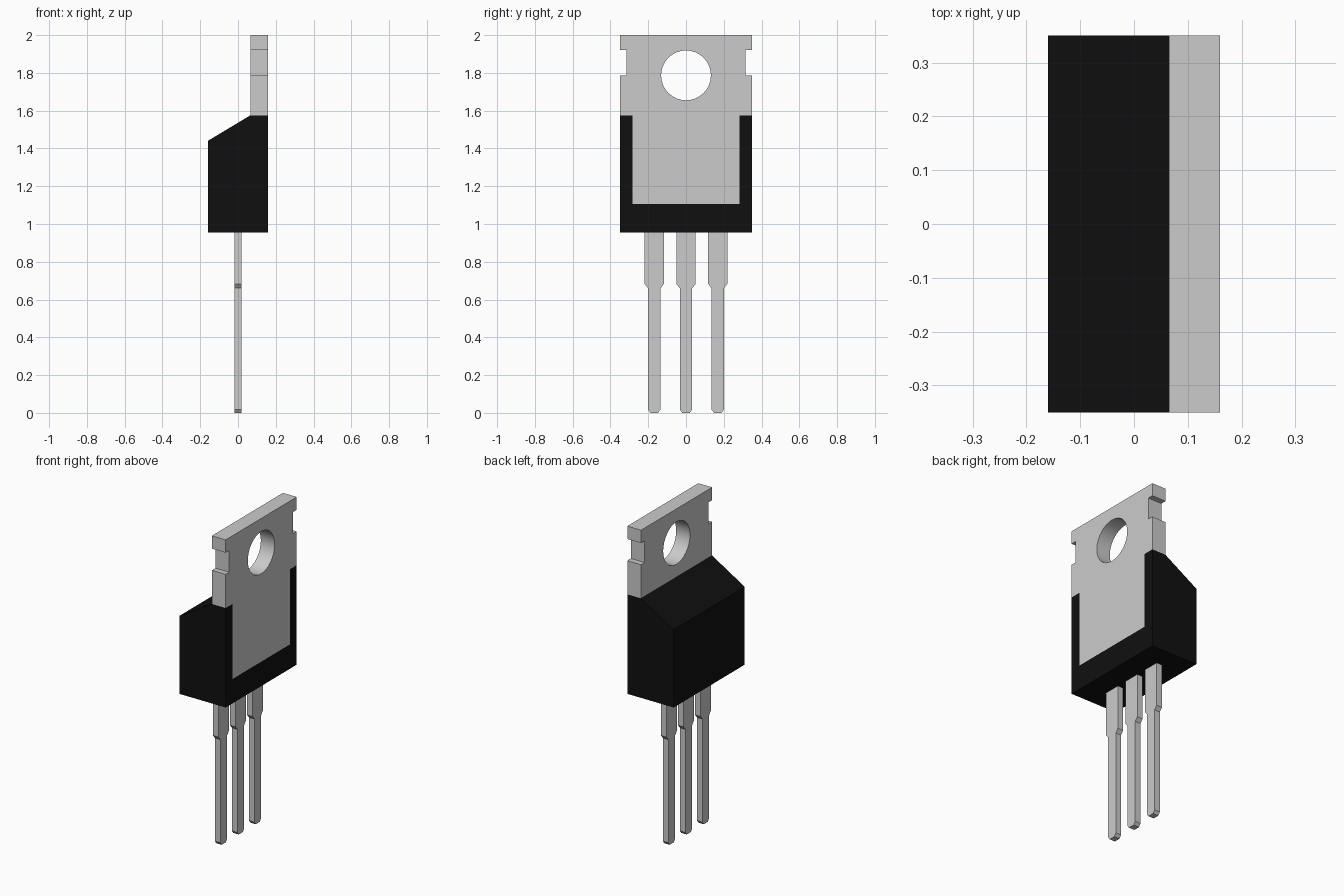
import bpy, bmesh
from math import sin, cos, pi
from mathutils import Matrix

if "Cube" in bpy.data.objects:
    bpy.data.objects.remove(bpy.data.objects["Cube"])

black = bpy.data.materials.new("black_plastic")
black.diffuse_color = (0.005, 0.005, 0.005, 1)
black.use_nodes = True
black.node_tree.nodes["Principled BSDF"].inputs["Base Color"].default_value = black.diffuse_color

# axis maps from outline (u, v, depth) to world
ALONG_X = Matrix(((0, 0, 1, 0), (1, 0, 0, 0), (0, 1, 0, 0), (0, 0, 0, 1)))   # u=y, v=z
ALONG_Y = Matrix(((1, 0, 0, 0), (0, 0, -1, 0), (0, 1, 0, 0), (0, 0, 0, 1)))  # u=x, v=z


def slab(name, outlines, lo, hi, axis=ALONG_X, mat=None):
    """Extrude filled outlines (the second one is a hole) from lo to hi."""
    cu = bpy.data.curves.new(name, 'CURVE')
    cu.dimensions, cu.fill_mode, cu.extrude = '2D', 'BOTH', (hi - lo) / 2
    for pts in outlines:
        sp = cu.splines.new('POLY')
        sp.points.add(len(pts) - 1)
        for p, (u, v) in zip(sp.points, pts):
            p.co = (u, v, 0, 1)
        sp.use_cyclic_u = True
    tmp = bpy.data.objects.new(name + "_outline", cu)
    bpy.context.collection.objects.link(tmp)
    dg = bpy.context.evaluated_depsgraph_get()
    me = bpy.data.meshes.new_from_object(tmp.evaluated_get(dg))
    bpy.data.objects.remove(tmp)
    me.transform(axis @ Matrix.Translation((0, 0, (lo + hi) / 2)))
    bm = bmesh.new()
    bm.from_mesh(me)
    bmesh.ops.remove_doubles(bm, verts=bm.verts, dist=1e-5)
    bmesh.ops.recalc_face_normals(bm, faces=bm.faces)
    bm.to_mesh(me)
    bm.free()
    me.name = name
    me.materials.clear()
    if mat:
        me.materials.append(mat)
    ob = bpy.data.objects.new(name, me)
    bpy.context.collection.objects.link(ob)
    bpy.ops.object.select_all(action='DESELECT')
    bpy.context.view_layer.objects.active = ob
    ob.select_set(True)
    bpy.ops.object.shade_smooth_by_angle(angle=pi / 6)
    return ob


def mirrored(half, centre=0):
    """Close a right-hand half outline by mirroring it in u."""
    return [(centre + u, v) for u, v in half] + [(centre - u, v) for u, v in reversed(half)]


# plastic body: sloped block, plus a U-shaped rim around the metal plate
slab("body_block", [[(-0.16, 0.955), (0.065, 0.955), (0.065, 1.575), (-0.16, 1.44)]],
     -0.35, 0.35, ALONG_Y, black)
slab("body_rim", [mirrored([(0.35, 0.955), (0.35, 1.575), (0.283, 1.575), (0.283, 1.107)])],
     0.065, 0.16, ALONG_X, black)

# metal tab with side notches and mounting hole
tab = mirrored([(0.283, 1.107), (0.283, 1.575), (0.35, 1.575), (0.35, 1.785),
                (0.315, 1.785), (0.315, 1.92), (0.35, 1.92), (0.35, 2.0)])
hole = [(0.132 * cos(i * pi / 16), 1.787 + 0.132 * sin(i * pi / 16)) for i in range(32)]
slab("metal_tab", [tab, hole], 0.065, 0.16)

# three leads, wide at the top with a chamfered tip
lead = [(0.02, 0), (0.033, 0.018), (0.033, 0.66), (0.051, 0.683), (0.051, 0.97)]
for name, y in (("left", -0.168), ("middle", 0), ("right", 0.168)):
    slab(name + "_lead", [mirrored(lead, y)], -0.019, 0.019)
